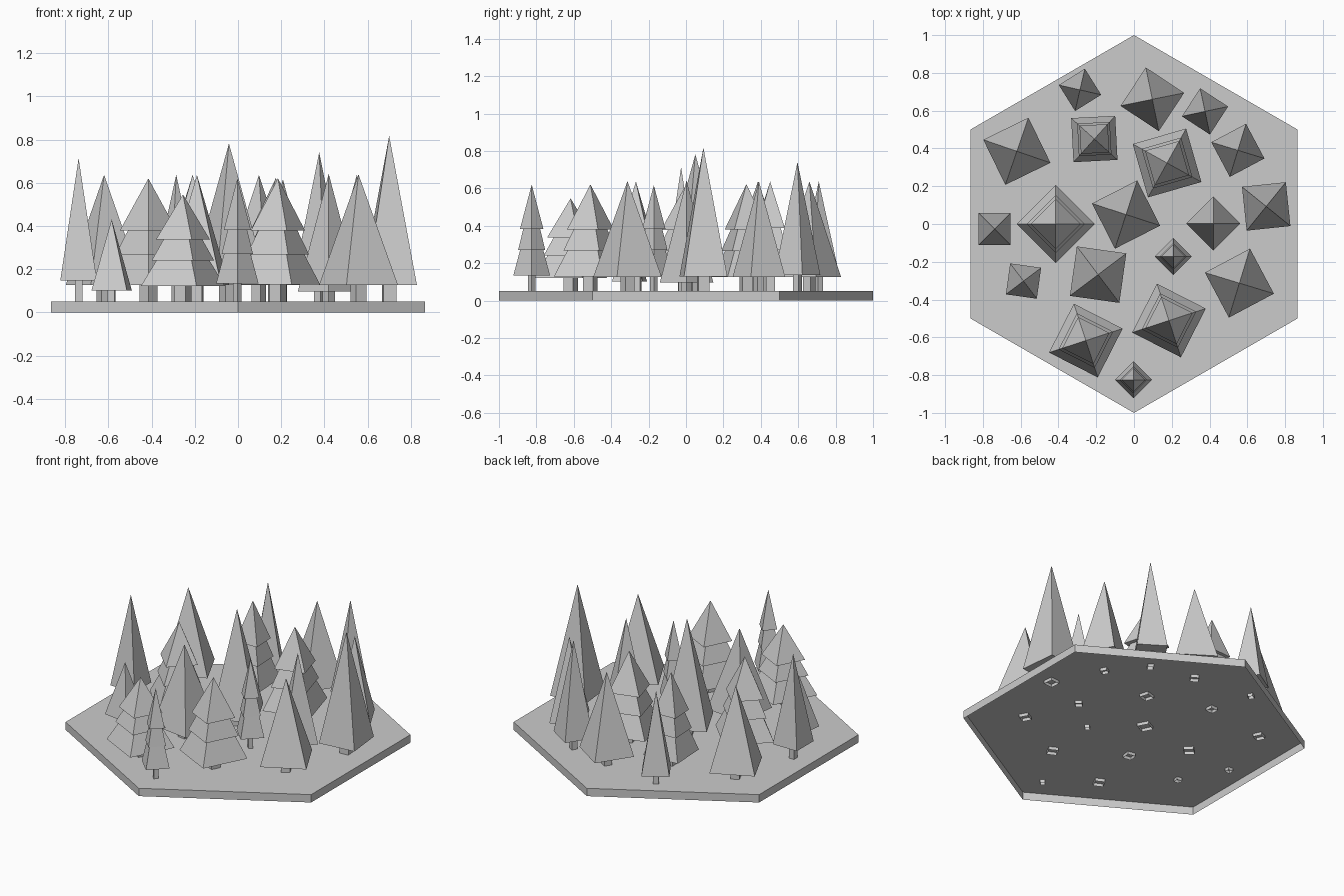
import bpy, bmesh
from math import cos, sin, radians, pi

if "Cube" in bpy.data.objects:
    bpy.data.objects.remove(bpy.data.objects["Cube"])

BASE_TOP = 0.05
TRUNK_BOTTOM = 0.03


def add_object(name, bm):
    bmesh.ops.recalc_face_normals(bm, faces=bm.faces[:])
    mesh = bpy.data.meshes.new(name)
    bm.to_mesh(mesh)
    bm.free()
    obj = bpy.data.objects.new(name, mesh)
    bpy.context.collection.objects.link(obj)
    return obj


def ring(bm, x, y, z, r, angle, sides=4):
    step = 2 * pi / sides
    return [bm.verts.new((x + r * cos(angle + i * step),
                          y + r * sin(angle + i * step), z)) for i in range(sides)]


def bridge(bm, a, b):
    n = len(a)
    for i in range(n):
        bm.faces.new((a[i], a[(i + 1) % n], b[(i + 1) % n], b[i]))


def prism(bm, x, y, z0, z1, r, angle, sides=4, top=False):
    """Upright prism, open below and optionally closed on top."""
    a = ring(bm, x, y, z0, r, angle, sides)
    b = ring(bm, x, y, z1, r, angle, sides)
    bridge(bm, a, b)
    if top:
        bm.faces.new(b)


def foliage(bm, x, y, z0, z1, r, angle, tiered):
    """One pyramid, or three stacked skirts joined by flat undersides."""
    h = z1 - z0
    if tiered:
        levels = [(0, 1), (.28, .63), (.28, .74), (.51, .46), (.51, .64)]
    else:
        levels = [(0, 1)]
    rings = [ring(bm, x, y, z0 + f * h, r * s, angle) for f, s in levels]
    bm.faces.new(rings[0][::-1])
    for a, b in zip(rings, rings[1:]):
        bridge(bm, a, b)
    tip = bm.verts.new((x, y, z1))
    top = rings[-1]
    for i in range(4):
        bm.faces.new((top[i], top[(i + 1) % 4], tip))


# x, y, corner radius, turn in degrees, foliage bottom, tip height
plain = [
    (-.286, .71, .115, 77, .127, .637), (.097, .66, .172, 101.5, .127, .637),
    (.376, .596, .125, 102, .137, .741), (.55, .39, .147, 73, .127, .637),
    (-.62, .385, .188, 71, .127, .637), (.70, .093, .165, 51, .128, .818),
    (.42, .003, .143, 90, .097, .642), (-.042, .05, .19, 72, .127, .782),
    (-.738, -.026, .12, 45, .147, .714), (-.19, -.268, .187, 37, .127, .637),
    (-.585, -.302, .117, 37, .102, .431), (.558, -.313, .191, 73, .127, .639),
]
tiered = [
    (-.21, .45, .165, 48, .127, .637), (.175, .323, .208, 61, .127, .622),
    (-.415, 0, .207, 90, .127, .62), (.208, -.172, .098, 90, .137, .617),
    (.185, -.511, .205, 108, .13, .621), (-.255, -.617, .205, 108, .122, .546),
    (-.003, -.825, .098, 90, .135, .62),
]

# trees: square foliage on hollow square trunks that poke through the ground
for kind, trees in (("pine", plain), ("tiered_pine", tiered)):
    for i, (x, y, r, deg, z0, z1) in enumerate(trees):
        a = radians(deg)
        bm = bmesh.new()
        foliage(bm, x, y, z0, z1, r, a, kind == "tiered_pine")
        add_object(f"{kind}_foliage_{i + 1}", bm)
        bm = bmesh.new()
        prism(bm, x, y, TRUNK_BOTTOM, z0, r * (.26 if z1 > .75 else .2), a)
        add_object(f"{kind}_trunk_{i + 1}", bm)

# hexagonal ground tile, a shallow tray open underneath
bm = bmesh.new()
prism(bm, 0, 0, 0, BASE_TOP, 1, pi / 2, 6, top=True)
add_object("ground_tile", bm)
